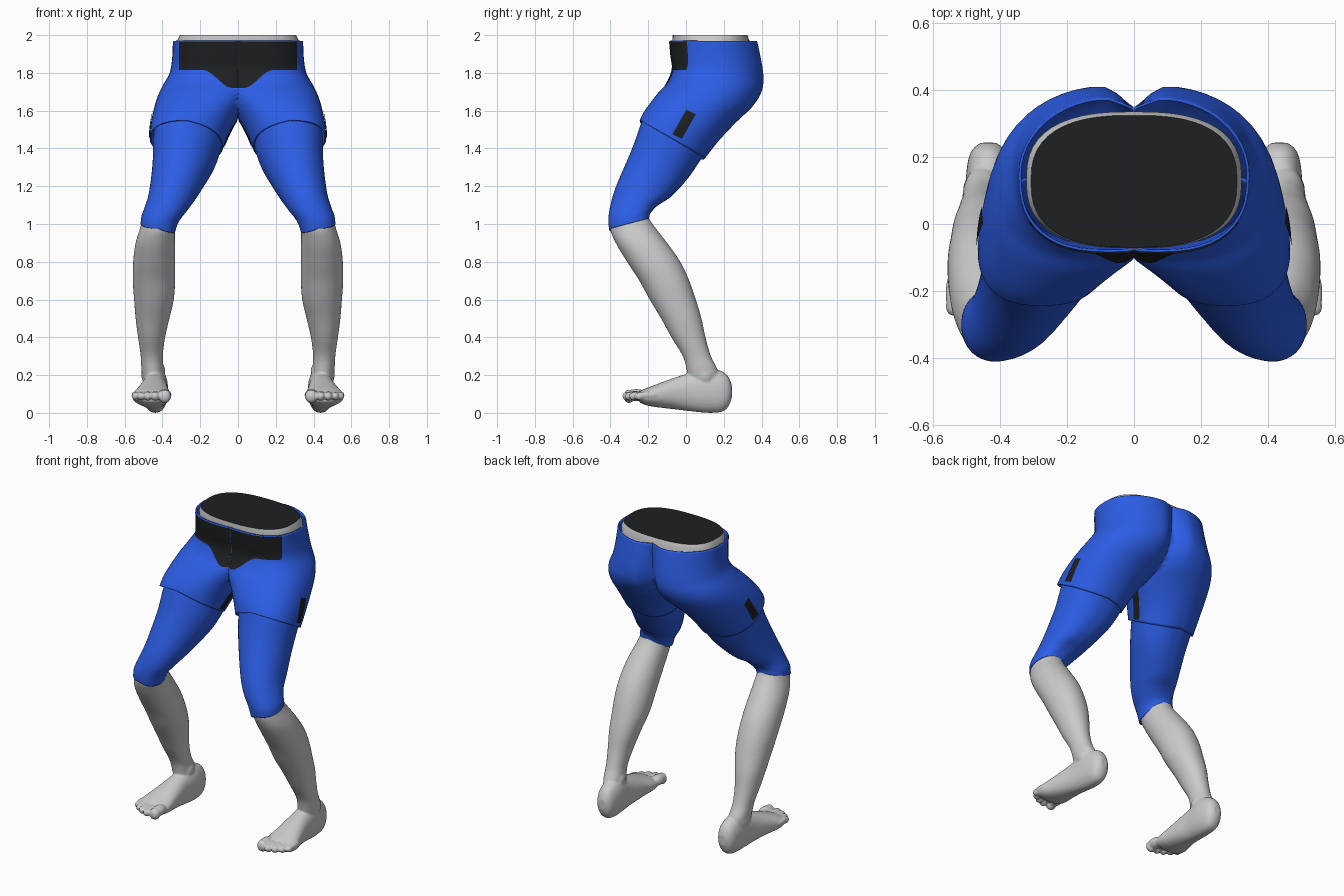
import bpy, bmesh, math
from mathutils import Vector, Matrix
from mathutils.bvhtree import BVHTree

if "Cube" in bpy.data.objects:
    bpy.data.objects.remove(bpy.data.objects["Cube"])

SEG = 48


def material(name, rgb):
    m = bpy.data.materials.new(name)
    m.diffuse_color = (*rgb, 1)
    m.use_nodes = True
    m.node_tree.nodes["Principled BSDF"].inputs["Base Color"].default_value = m.diffuse_color
    return m


BLUE = material("blue_fabric", (0.025, 0.11, 0.78))
BLACK = material("black_fabric", (0.013, 0.014, 0.016))


def resample(rows, steps):
    """Catmull-Rom interpolation through the section rows."""
    out = []
    for i in range(len(rows) - 1):
        p0, p1 = rows[max(i - 1, 0)], rows[i]
        p2, p3 = rows[i + 1], rows[min(i + 2, len(rows) - 1)]
        for k in range(steps):
            t = k / steps
            out.append([0.5 * (2 * b + (c - a) * t + (2 * a - 5 * b + 4 * c - d) * t * t
                               + (3 * b - a - 3 * c + d) * t ** 3)
                        for a, b, c, d in zip(p0, p1, p2, p3)])
    return out + [list(rows[-1])]


def spow(v, e):
    return math.copysign(abs(v) ** e, v)


def section(row, nf, nb, clamp=False):
    """Ring from front y,z / back y,z / inner x, outer x / cleft depth / inner drop."""
    yf, zf, yb, zb, xi, xo, cleft, drop = (list(row) + [0, 0])[:8]
    pts = []
    for j in range(SEG):
        a = 2 * math.pi * j / SEG
        n = nb if j < SEG / 2 else nf
        u, v = spow(math.cos(a), 2 / n), spow(math.sin(a), 2 / n)
        x = (xi + xo) / 2 + u * (xo - xi) / 2
        if clamp and x < 1e-5:
            x = 0
        y = (yf + yb) / 2 + v * (yb - yf) / 2
        z = (zf + zb) / 2 + v * (zb - zf) / 2 + drop * min(u, 0)
        y -= cleft * math.exp(-(x / 0.05) ** 2) * max(v, 0)
        pts.append((x, y, z))
    return pts


def skin(bm, rings, caps=False):
    vs = [[bm.verts.new(p) for p in r] for r in rings]
    n = len(vs[0])
    for a, b in zip(vs, vs[1:]):
        for j in range(n):
            k = (j + 1) % n
            bm.faces.new((a[j], b[j], b[k], a[k]))
    if caps:
        bm.faces.new(vs[0])
        bm.faces.new(vs[-1][::-1])


def finish(name, bm, mat=None, mirror=True):
    me = bpy.data.meshes.new(name)
    bm.to_mesh(me)
    bm.free()
    for p in me.polygons:
        p.use_smooth = True
    ob = bpy.data.objects.new(name, me)
    bpy.context.collection.objects.link(ob)
    if mat:
        me.materials.append(mat)
    if mirror:
        ob.modifiers.new("mirror", "MIRROR").merge_threshold = 0.0015
    return ob


def solidify(ob, t):
    s = ob.modifiers.new("thickness", "SOLIDIFY")
    s.thickness, s.offset = t, -1


# Shorts: one half, open at the middle plane and mirrored
shorts_rows = [
    (-.085, 1.97, .378, 1.97, -.20, .345, .022, 0),
    (-.078, 1.89, .398, 1.88, -.20, .348, .040, 0),
    (-.070, 1.82, .412, 1.78, -.19, .362, .055, 0),
    (-.098, 1.75, .400, 1.70, -.16, .402, .06, 0),
    (-.143, 1.70, .350, 1.62, -.09, .430, .04, 0),
    (-.190, 1.64, .262, 1.535, -.012, .450, .01, .01),
    (-.225, 1.59, .172, 1.44, .045, .463, 0, .03),
    (-.245, 1.55, .100, 1.35, .08, .467, 0, .045)]
bm = bmesh.new()
skin(bm, [section(r, 2.5, 2.0, True) for r in resample(shorts_rows, 5)])
bmesh.ops.remove_doubles(bm, verts=bm.verts, dist=1e-5)
bmesh.ops.delete(bm, geom=[f for f in bm.faces if all(v.co.x < 1e-4 for v in f.verts)],
                 context="FACES")
bmesh.ops.delete(bm, geom=[v for v in bm.verts if not v.link_faces], context="VERTS")
tree = BVHTree.FromBMesh(bm)
solidify(finish("shorts", bm, BLUE), 0.008)


def patch(name, nu, nv, origin, direction):
    """Black patch projected onto the shorts; origin(u, v) gives the ray start."""
    bm, d, g = bmesh.new(), Vector(direction), {}
    for i in range(nu + 1):
        for j in range(nv + 1):
            hit = tree.ray_cast(Vector(origin(i / nu, j / nv)), d)[0]
            if hit:
                g[i, j] = bm.verts.new(hit - d * 0.005)
    for i in range(nu):
        for j in range(nv):
            q = [(i, j), (i + 1, j), (i + 1, j + 1), (i, j + 1)]
            if all(k in g for k in q):
                bm.faces.new([g[k] for k in q])
    return finish(name, bm, BLACK)


# Black front panel, dipping towards the middle
def front_origin(u, v):
    x = 0.312 * u
    t = min(max((x - 0.03) / 0.155, 0), 1)
    low = 1.72 + 0.095 * t * t * (3 - 2 * t)
    return (max(x, 0.001), -1, low + (1.967 - low) * v)


patch("front_panel", 30, 10, front_origin, (0, 1, 0))

# Black strips on the outer and inner side of each leg hem
patch("outer_strip", 4, 8, lambda u, v: (1, -.072 + .050 * u + .074 * v,
                                        1.475 - .024 * u + .13 * v), (-1, 0, 0))
patch("inner_strip", 4, 8, lambda u, v: (.002, -.09 + .050 * u + .07 * v,
                                        1.427 - .027 * u + .14 * v), (1, 0, 0))

# Leggings from under the shorts to the knee
legging_rows = [
    (-.205, 1.60, .150, 1.44, .07, .440, 0, .03),
    (-.235, 1.54, .085, 1.355, .09, .450, 0, .045),
    (-.285, 1.40, .015, 1.25, .13, .452, 0, .03),
    (-.370, 1.20, -.075, 1.15, .21, .470, 0, .02),
    (-.400, 1.10, -.150, 1.10, .262, .490, 0, .02),
    (-.411, 1.03, -.188, 1.06, .312, .510, 0, .03),
    (-.408, .975, -.195, 1.03, .332, .516, 0, .04)]
bm = bmesh.new()
skin(bm, [section(r, 2.1, 2.1) for r in resample(legging_rows, 5)])
solidify(finish("leggings", bm, BLUE), 0.006)

# Waist stub with a dark cut cap
waist_rows = [(-.07, 2.0, .325, 2.0, -.308, .308),
              (-.073, 1.97, .336, 1.97, -.322, .322),
              (-.06, 1.88, .335, 1.88, -.322, .322)]
rings = [section(r, 2.6, 2.6) for r in waist_rows]
bm = bmesh.new()
skin(bm, rings)
finish("waist", bm, mirror=False)
bm = bmesh.new()
bm.faces.new([bm.verts.new(p) for p in rings[0]])
finish("waist_cap", bm, BLACK, mirror=False)

# Lower leg
calf_rows = [
    (-.385, 1.06, -.205, 1.09, .345, .500), (-.402, .98, -.190, 1.02, .336, .512),
    (-.372, .90, -.10, .90, .334, .542), (-.312, .80, -.03, .80, .333, .555),
    (-.247, .70, .017, .70, .333, .557), (-.192, .60, .052, .60, .340, .550),
    (-.132, .50, .082, .50, .363, .542), (-.077, .40, .103, .40, .386, .529),
    (-.017, .30, .132, .30, .398, .515), (.005, .22, .170, .22, .393, .510),
    (.02, .11, .190, .11, .390, .490)]
bm = bmesh.new()
skin(bm, [section(r, 2.1, 2.1) for r in resample(calf_rows, 4)], caps=True)

# Foot, heel to ball: y, centre x, half width, bottom z, top z
foot_rows = [
    (.243, .435, .022, .08, .145), (.225, .435, .046, .035, .19), (.19, .436, .060, .006, .22),
    (.12, .437, .067, .0, .24), (.03, .442, .068, .008, .215), (-.05, .446, .078, .018, .190),
    (-.12, .452, .090, .026, .165), (-.18, .457, .101, .034, .142),
    (-.225, .458, .098, .045, .125), (-.25, .458, .085, .06, .112)]
rings = []
for y, cx, hw, z0, z1 in resample(foot_rows, 3):
    rings.append([(cx + hw * spow(math.cos(a), .9), y,
                   (z0 + z1) / 2 + (z1 - z0) / 2 * spow(math.sin(a), .9))
                  for a in (2 * math.pi * j / 32 for j in range(32))])
skin(bm, rings, caps=True)


def blob(loc, size):
    bmesh.ops.create_uvsphere(bm, u_segments=16, v_segments=10, radius=1,
                              matrix=Matrix.Translation(loc) @ Matrix.Diagonal((*size, 1)))


# Toes (x, tip y, radius) and ankle bones
for x, tip, r in ((.388, -.328, .036), (.438, -.335, .024), (.478, -.322, .023),
                  (.514, -.300, .022), (.543, -.272, .021)):
    blob((x, tip + .065, .094), (r, .062, r * .9))
    blob((x, tip + .026, .088), (r * .95, .028, r))
blob((.405, .085, .215), (.02, .04, .045))
blob((.490, .10, .20), (.021, .04, .045))
bmesh.ops.recalc_face_normals(bm, faces=bm.faces)

# Fuse leg, foot and toes into one smooth skin, then mirror
leg = finish("lower_leg", bm, mirror=False)
rm = leg.modifiers.new("fuse", "REMESH")
rm.mode, rm.voxel_size, rm.use_smooth_shade = "VOXEL", 0.006, True
sm = leg.modifiers.new("soften", "SMOOTH")
sm.factor, sm.iterations = 0.5, 4
leg.modifiers.new("mirror", "MIRROR").use_mirror_merge = False
